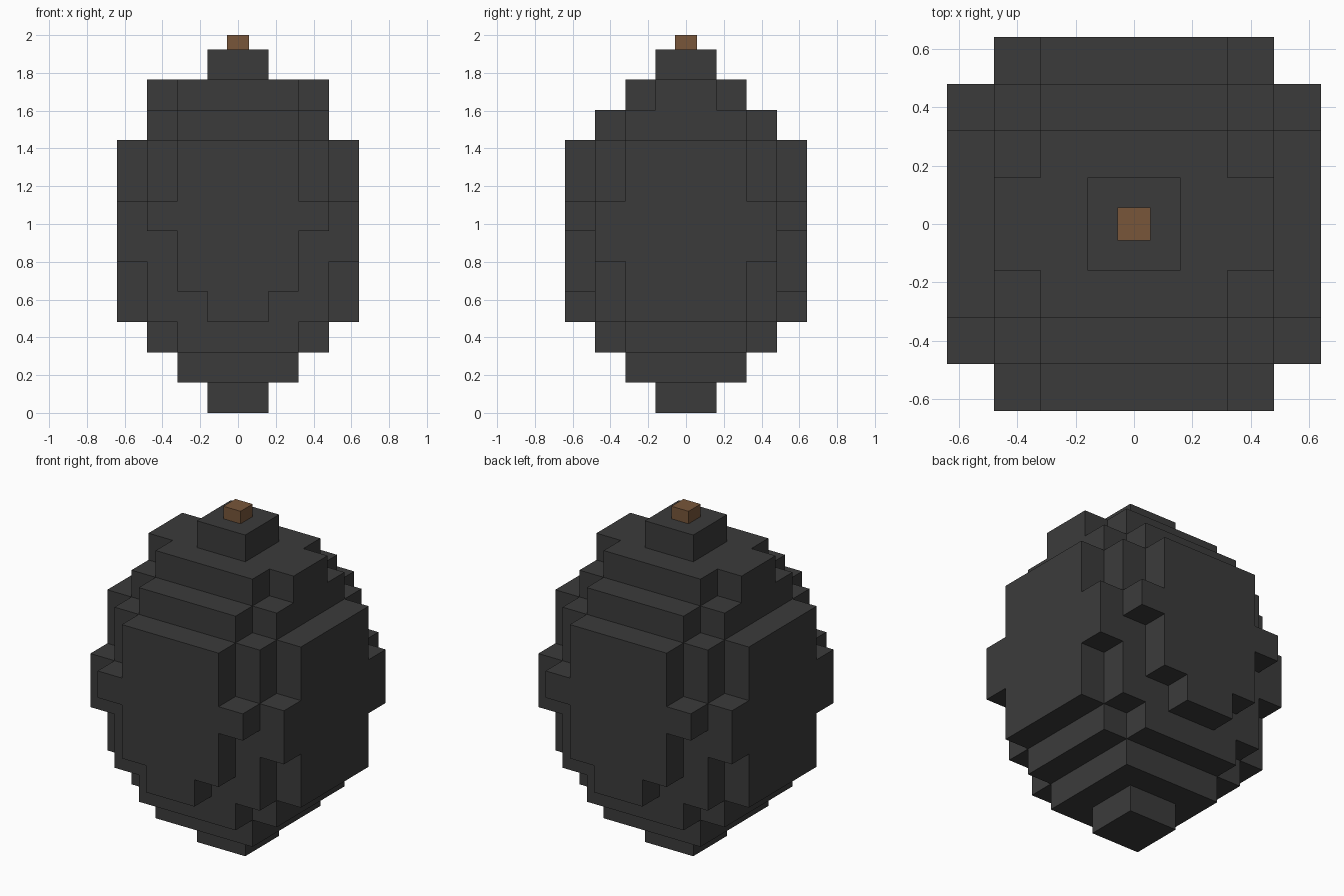
import bpy, bmesh

if "Cube" in bpy.data.objects:
    bpy.data.objects.remove(bpy.data.objects["Cube"])

U = 1.925 / 12  # edge length of one block


def material(name, rgb):
    m = bpy.data.materials.new(name)
    m.diffuse_color = (*rgb, 1)
    m.use_nodes = True
    m.node_tree.nodes["Principled BSDF"].inputs["Base Color"].default_value = m.diffuse_color
    return m


def add_object(name, bm, mat):
    mesh = bpy.data.meshes.new(name)
    bm.to_mesh(mesh)
    bm.free()
    mesh.materials.append(mat)
    obj = bpy.data.objects.new(name, mesh)
    bpy.context.collection.objects.link(obj)
    return obj


charcoal = material("charcoal", (0.0437, 0.0437, 0.0437))
brown = material("brown", (0.188, 0.093, 0.042))

# Each layer range is a union of centred rectangles, in blocks:
# (first layer, end layer, half width in x, half depth in y)
SLABS = [
    (0, 1, 1, 1), (1, 2, 2, 2),              # foot
    (2, 3, 3, 2), (2, 3, 2, 3),              # notched lower ring
    (3, 9, 3, 3),                            # core
    (3, 4, 1, 4), (4, 6, 2, 4),              # front and back plates
    (6, 7, 3, 4), (7, 9, 2, 4),
    (3, 5, 4, 2), (5, 7, 4, 3), (7, 9, 4, 2),  # side plates
    (9, 10, 3, 2), (9, 10, 2, 3),            # shoulders
    (10, 11, 2, 2), (10, 11, 3, 1),
    (11, 12, 1, 1),                          # cap
]
cells = {(x, y, z)
         for z0, z1, hx, hy in SLABS
         for z in range(z0, z1)
         for x in range(-hx, hx)
         for y in range(-hy, hy)}

# Body: outer skin of the filled blocks
bm = bmesh.new()
verts = {}


def corner(p):
    if p not in verts:
        verts[p] = bm.verts.new([c * U for c in p])
    return verts[p]


for cell in sorted(cells):
    for axis in range(3):
        for side in (0, 1):
            neighbour = list(cell)
            neighbour[axis] += 2 * side - 1
            if tuple(neighbour) in cells:
                continue
            loop = []
            for a, b in ((0, 0), (1, 0), (1, 1), (0, 1)):
                p = list(cell)
                p[axis] += side
                p[(axis + 1) % 3] += a
                p[(axis + 2) % 3] += b
                loop.append(corner(tuple(p)))
            bm.faces.new(loop if side else loop[::-1])
add_object("body", bm, charcoal)

# Stem
bm = bmesh.new()
bmesh.ops.create_cube(bm, size=1)
bmesh.ops.scale(bm, vec=(0.114, 0.114, 0.075), verts=bm.verts)
bmesh.ops.translate(bm, vec=(0, 0, 1.9625), verts=bm.verts)
add_object("stem", bm, brown)
